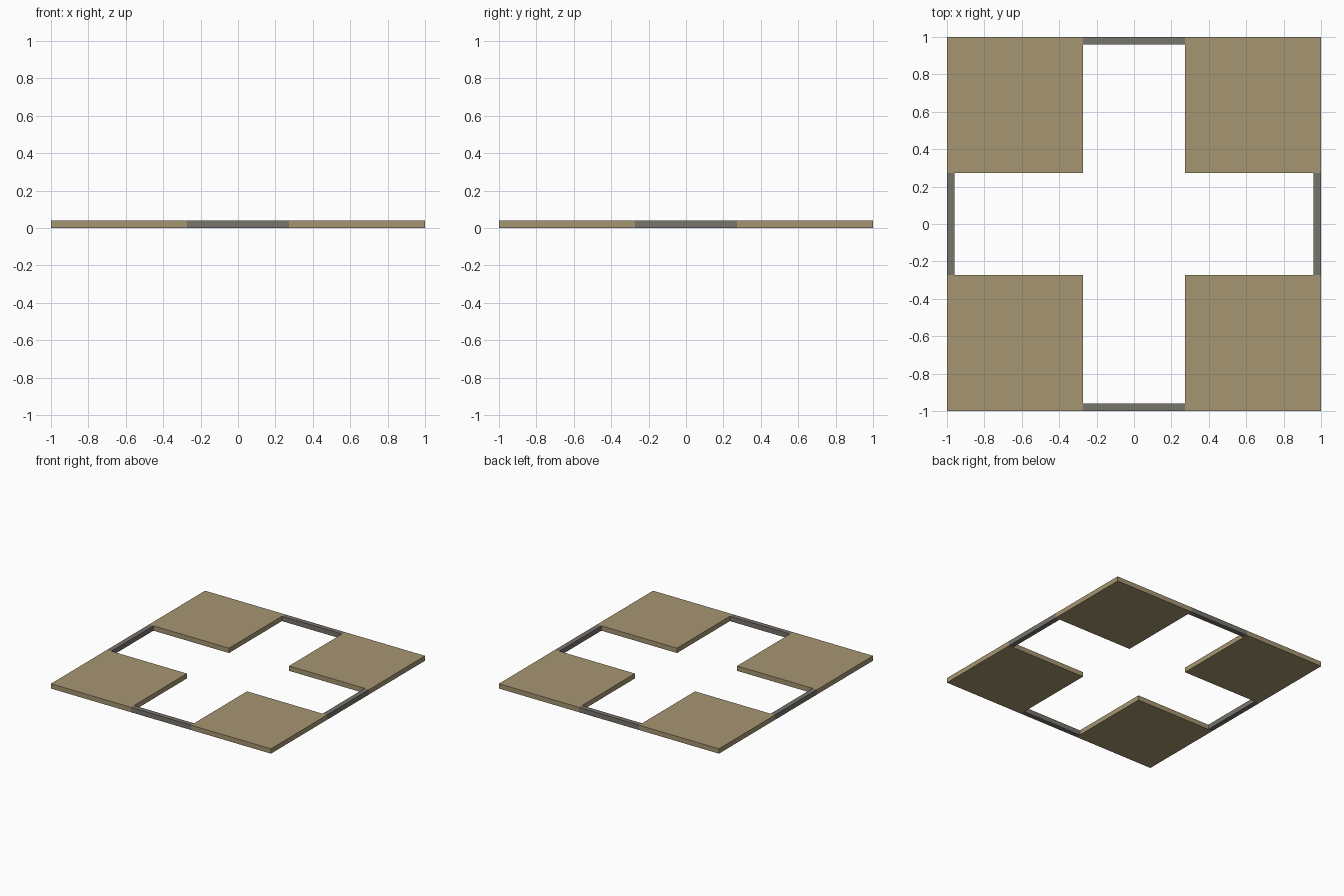
import bpy
import bmesh
from mathutils import Matrix, Vector

if "Cube" in bpy.data.objects:
    bpy.data.objects.remove(bpy.data.objects["Cube"])

T = 0.04       # thickness of panels and width of the bars
GAP = 0.273    # half width of the cross-shaped opening


def material(name, rgb):
    m = bpy.data.materials.new(name)
    m.diffuse_color = (*rgb, 1.0)
    m.use_nodes = True
    m.node_tree.nodes["Principled BSDF"].inputs["Base Color"].default_value = m.diffuse_color
    return m


tan = material("tan_panel", (0.38, 0.30, 0.165))
grey = material("warm_grey_bar", (0.19, 0.172, 0.15))


def box(name, x0, x1, y0, y1, mat):
    bm = bmesh.new()
    bmesh.ops.create_cube(bm, size=1.0)
    centre = Vector(((x0 + x1) / 2, (y0 + y1) / 2, T / 2))
    bm.transform(Matrix.Translation(centre) @ Matrix.Diagonal((x1 - x0, y1 - y0, T, 1)))
    mesh = bpy.data.meshes.new(name)
    bm.to_mesh(mesh)
    bm.free()
    mesh.materials.append(mat)
    ob = bpy.data.objects.new(name, mesh)
    bpy.context.collection.objects.link(ob)


# Four square corner panels
for side, xs in (("left", (-1, -GAP)), ("right", (GAP, 1))):
    for end, ys in (("front", (-1, -GAP)), ("back", (GAP, 1))):
        box(f"{end}_{side}_panel", *xs, *ys, tan)

# Thin bars joining the panels along the outer edge
for name, lo, hi in (("front", -1, -1 + T), ("back", 1 - T, 1)):
    box(f"{name}_bar", -GAP, GAP, lo, hi, grey)
for name, lo, hi in (("left", -1, -1 + T), ("right", 1 - T, 1)):
    box(f"{name}_bar", lo, hi, -GAP, GAP, grey)
